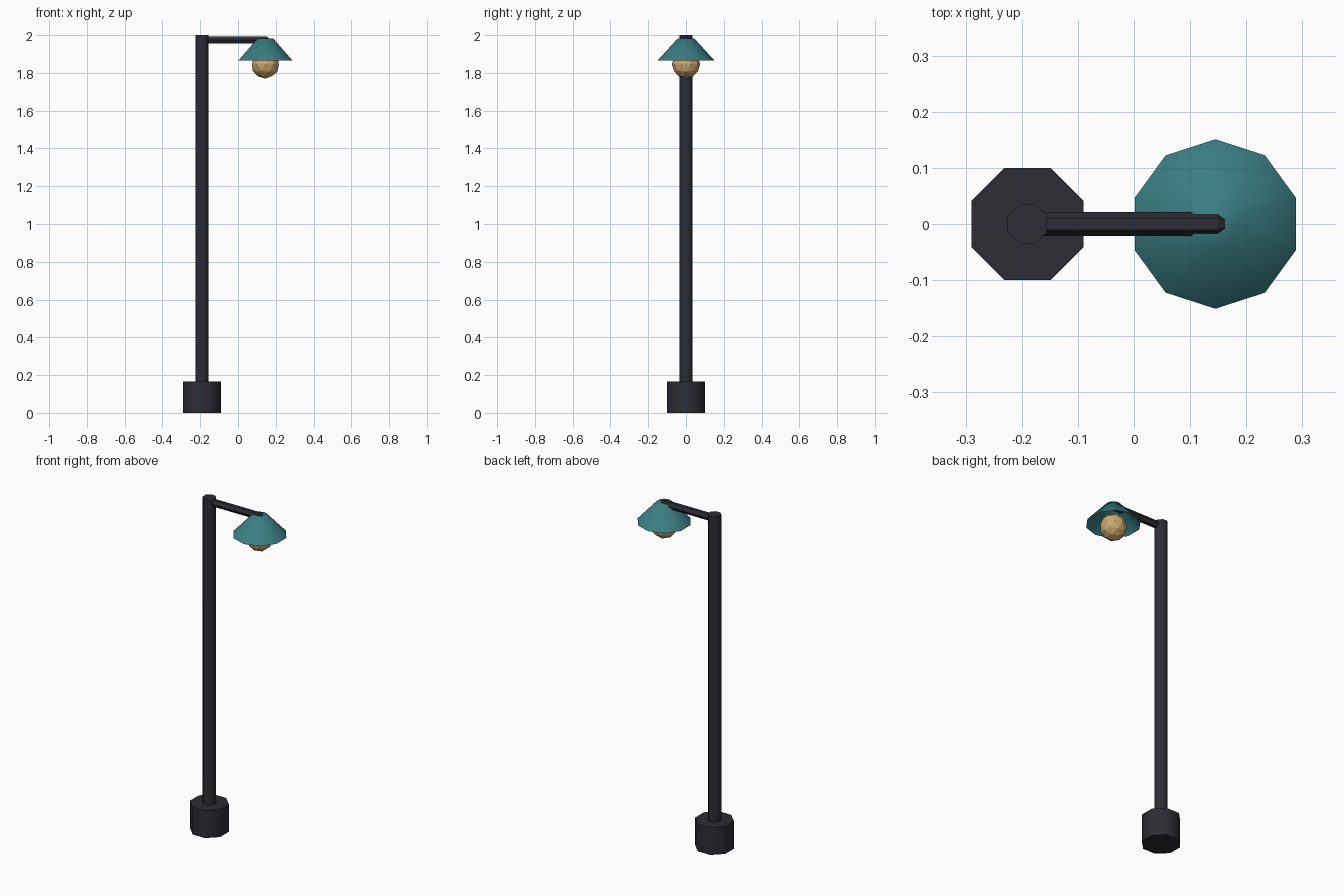
import bpy
import math

cube = bpy.data.objects.get("Cube")
if cube:
    bpy.data.objects.remove(cube, do_unlink=True)


def material(name, rgb):
    mat = bpy.data.materials.new(name)
    mat.use_nodes = True
    mat.diffuse_color = (*rgb, 1)
    mat.node_tree.nodes["Principled BSDF"].inputs["Base Color"].default_value = (*rgb, 1)
    return mat


DARK = material("dark metal", (0.025, 0.025, 0.034))
TEAL = material("teal enamel", (0.042, 0.205, 0.225))
GLOW = material("warm bulb", (0.60, 0.40, 0.16))


def lathe(name, sides, rings, start, mat, cap_bottom=True):
    """Stack of (radius, height) rings around local z, capped on top."""
    verts, faces = [], []
    for radius, z in rings:
        for i in range(sides):
            a = start + math.tau * i / sides
            verts.append((radius * math.cos(a), radius * math.sin(a), z))
    for r in range(len(rings) - 1):
        for i in range(sides):
            j = (i + 1) % sides
            low, high = r * sides, (r + 1) * sides
            faces.append((low + i, low + j, high + j, high + i))
    faces.append(tuple(range((len(rings) - 1) * sides, len(rings) * sides)))
    if cap_bottom:
        faces.append(tuple(reversed(range(sides))))
    mesh = bpy.data.meshes.new(name)
    mesh.from_pydata(verts, [], faces)
    mesh.materials.append(mat)
    obj = bpy.data.objects.new(name, mesh)
    bpy.context.collection.objects.link(obj)
    return obj


def smooth(obj):
    bpy.ops.object.select_all(action="DESELECT")
    obj.select_set(True)
    bpy.context.view_layer.objects.active = obj
    bpy.ops.object.shade_smooth_by_angle(angle=math.radians(50))


POLE_X, LAMP_X = -0.19, 0.145
EIGHTH = math.pi / 8
FLAT = 1 / math.cos(EIGHTH)  # flat-to-corner ratio of an octagon

# Octagonal foot and pole
foot = lathe("foot", 8, [(0.1 * FLAT, 0), (0.1 * FLAT, 0.165)], EIGHTH, DARK)
pole = lathe("pole", 8, [(0.035 * FLAT, 0.1), (0.035 * FLAT, 2)], EIGHTH, DARK)
for part in (foot, pole):
    part.location.x = POLE_X
    smooth(part)

# Six-sided arm with a chamfered tip, laid along x
arm = lathe("arm", 6, [(0.0215, 0), (0.0215, 0.34), (0.012, 0.352)], math.pi / 2, DARK)
arm.rotation_euler.y = math.pi / 2
arm.location = (POLE_X, 0, 1.975)

# Open ten-sided shade
shade = lathe("shade", 10, [(0.151, 1.865), (0.043, 1.983)], math.pi / 2, TEAL, cap_bottom=False)
shade.location.x = LAMP_X
smooth(shade)

# Faceted bulb
bpy.ops.mesh.primitive_ico_sphere_add(subdivisions=2, radius=0.075, location=(LAMP_X, 0, 1.845))
bulb = bpy.context.object
bulb.name = "bulb"
bulb.data.materials.append(GLOW)
